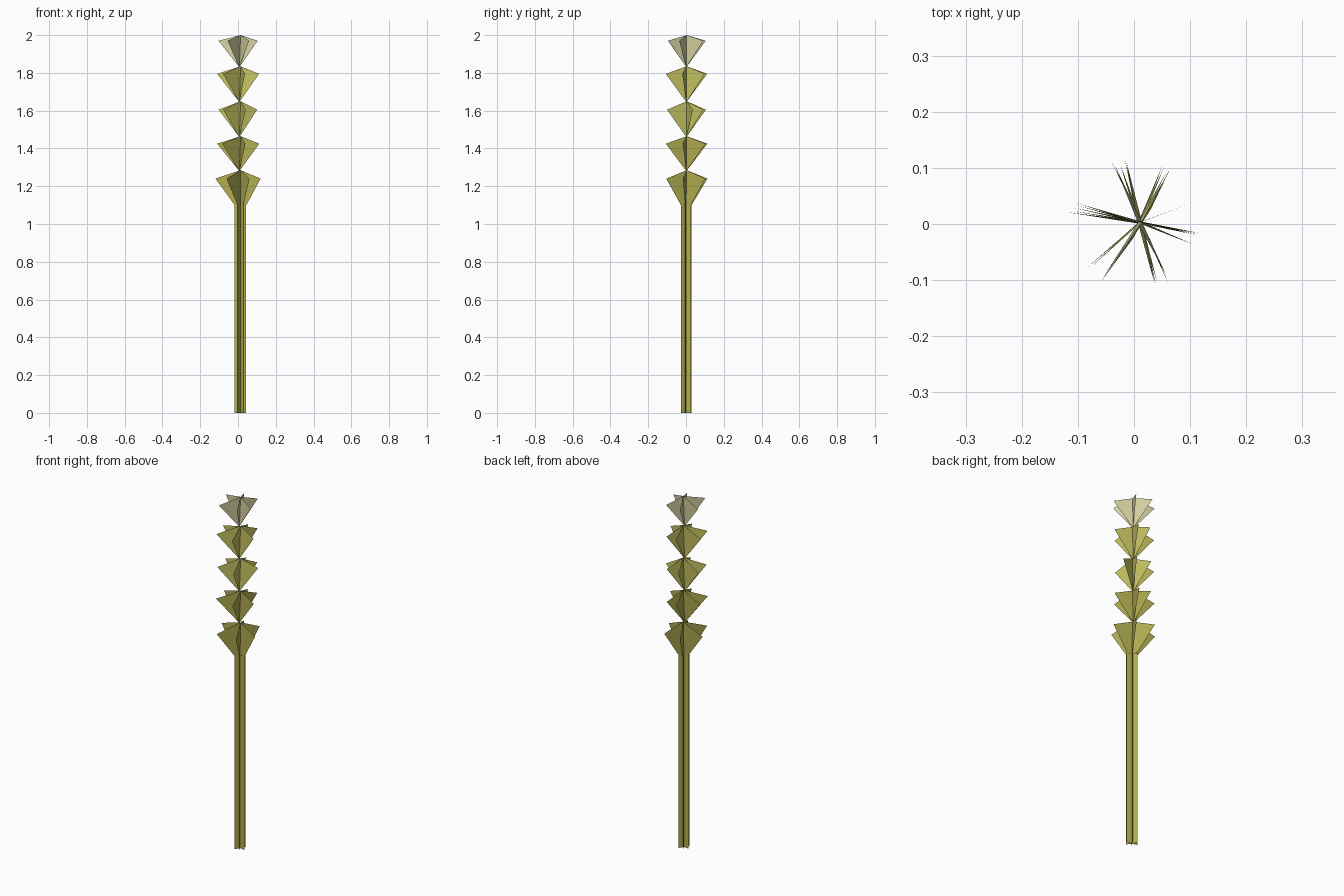
import bpy
from math import cos, sin, radians

if "Cube" in bpy.data.objects:
    bpy.data.objects.remove(bpy.data.objects["Cube"])


def material(name, rgb):
    m = bpy.data.materials.new(name)
    m.diffuse_color = (*rgb, 1)
    m.use_nodes = True
    m.node_tree.nodes["Principled BSDF"].inputs["Base Color"].default_value = m.diffuse_color
    return m


def sheet_object(name, verts, faces, mat):
    me = bpy.data.meshes.new(name)
    me.from_pydata(verts, [], faces)
    me.materials.append(mat)
    ob = bpy.data.objects.new(name, me)
    bpy.context.collection.objects.link(ob)
    return ob


olive = material("olive", (0.43, 0.41, 0.08))
stem_green = material("stem_green", (0.46, 0.45, 0.07))
yellow = material("yellow_green", (0.56, 0.54, 0.12))
cream = material("cream", (0.68, 0.65, 0.36))

STEM_X, STEM_R, STEM_TOP = 0.013, 0.031, 1.10
LOW_AXIS, TOP_AXIS = (0.007, 0.002), (0.014, 0.004)


def stem_edge(angle, z):
    a = radians(angle)
    return (STEM_X + STEM_R * cos(a), STEM_R * sin(a), z)


# stem: three flat strips crossing on the axis
stem_angles = [172, -10, 60, 240, 115, -60]
verts, faces = [], []
for a in stem_angles:
    i = len(verts)
    verts += [(STEM_X, 0, 0), stem_edge(a, 0),
              stem_edge(a, STEM_TOP), (STEM_X, 0, STEM_TOP)]
    faces.append((i, i + 1, i + 2, i + 3))
sheet_object("stem", verts, faces, stem_green)

# leaf whorls: bottom z, tip z, top z, radius, fin directions, material
tiers = [
    (1.10, 1.24, 1.285, 0.121, [170, -8, 57, 240, 110, -60], olive),
    (1.28, 1.425, 1.465, 0.114, [165, -9, 64, 223, 98, -70], olive),
    (1.46, 1.605, 1.65, 0.108, [162, 20, 58, 223, 103, -68], yellow),
    (1.645, 1.795, 1.835, 0.113, [168, -10, 62, 225, 97, -71], yellow),
    (1.83, 1.97, 2.00, 0.110, [160, -19, 56, 240, 108, -58], cream),
]
for n, (z0, zt, z1, r, angles, mat) in enumerate(tiers, 1):
    verts, faces = [], []
    for a in angles:
        i = len(verts)
        tip = (r * cos(radians(a)), r * sin(radians(a)), zt)
        fin = [(*LOW_AXIS, z0), tip, (*TOP_AXIS, z1)]
        if n == 1:  # lowest whorl grows from the full stem width
            fin = [(STEM_X, 0, z0), stem_edge(a, z0)] + fin[1:]
        verts += fin
        faces.append(tuple(range(i, i + len(fin))))
    sheet_object(f"leaf_whorl_{n}", verts, faces, mat)
